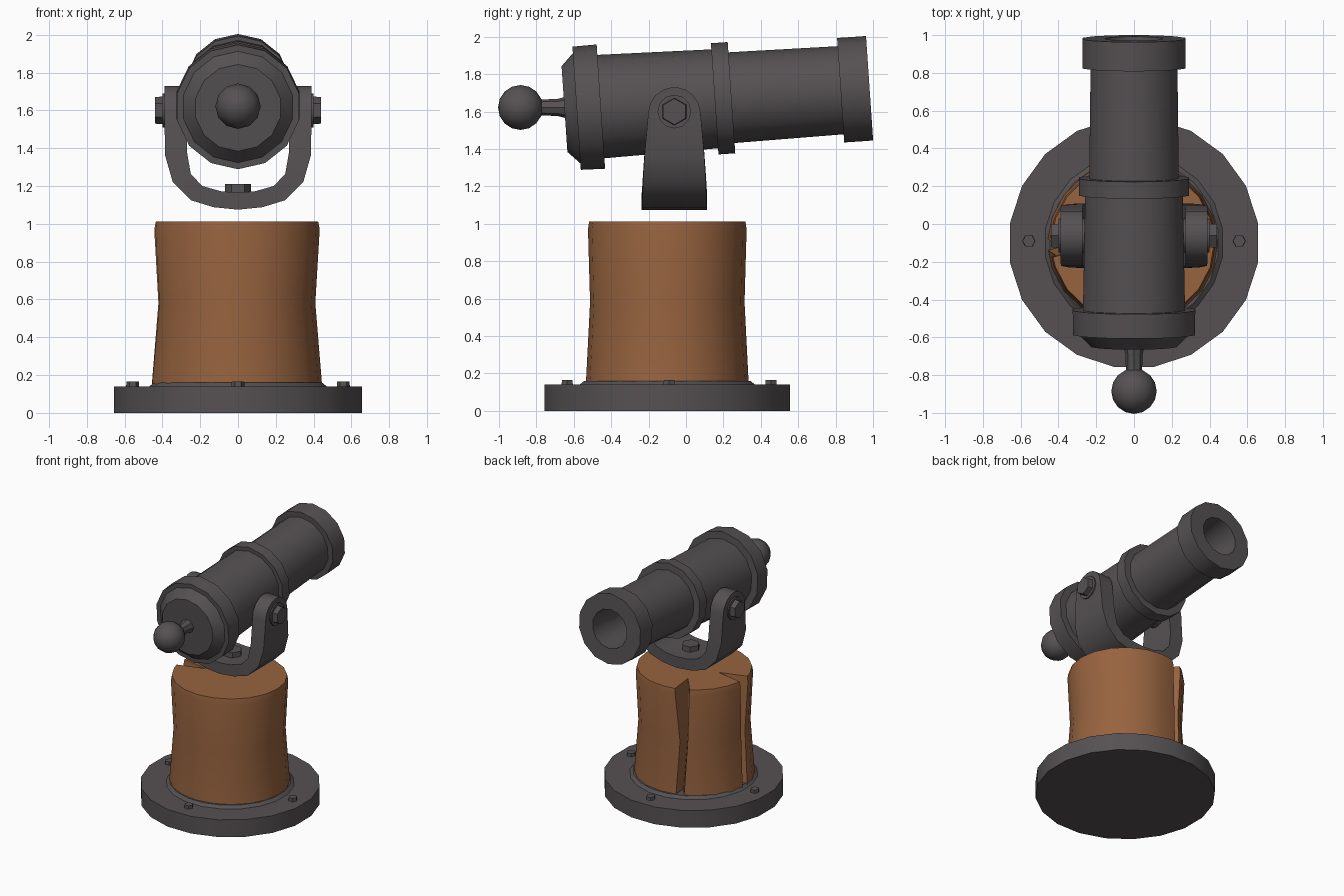
import bpy, bmesh, math
from mathutils import Matrix, Vector

if "Cube" in bpy.data.objects:
    bpy.data.objects.remove(bpy.data.objects["Cube"])


def material(name, rgb):
    m = bpy.data.materials.new(name)
    m.diffuse_color = (*rgb, 1)
    m.use_nodes = True
    m.node_tree.nodes["Principled BSDF"].inputs["Base Color"].default_value = m.diffuse_color
    return m


IRON = material("dark iron", (0.092, 0.083, 0.087))
WOOD = material("brown wood", (0.31, 0.125, 0.05))


def finish(bm, name, mat, angle=35):
    bmesh.ops.recalc_face_normals(bm, faces=bm.faces)
    me = bpy.data.meshes.new(name)
    bm.to_mesh(me)
    bm.free()
    ob = bpy.data.objects.new(name, me)
    bpy.context.collection.objects.link(ob)
    me.materials.append(mat)
    bpy.ops.object.select_all(action='DESELECT')
    ob.select_set(True)
    bpy.context.view_layer.objects.active = ob
    if angle:
        bpy.ops.object.shade_smooth_by_angle(angle=math.radians(angle))
    return ob


def loft(bm, rings, caps=True):
    """Bridge equal-length closed rings of points."""
    vs = [[bm.verts.new(p) for p in r] for r in rings]
    n = len(vs[0])
    for a, b in zip(vs, vs[1:]):
        for i in range(n):
            j = (i + 1) % n
            bm.faces.new((a[i], a[j], b[j], b[i]))
    if caps:
        bm.faces.new(vs[0])
        bm.faces.new(vs[-1])


def lathe(name, profile, n, origin, axis, mat, angle=35, phase=0.0):
    """Turn (distance along axis, radius) pairs around an axis."""
    M = Matrix.Translation(origin) @ Vector((0, 0, 1)).rotation_difference(Vector(axis)).to_matrix().to_4x4()
    bm = bmesh.new()
    loft(bm, [[M @ Vector((r * math.cos(phase + 2 * math.pi * i / n),
                           r * math.sin(phase + 2 * math.pi * i / n), s))
               for i in range(n)] for s, r in profile])
    return finish(bm, name, mat, angle)


CY = -0.10  # centre of pedestal

# Base plate with thin collar around the stump
lathe("base_plate", [(0, .665), (.14, .665), (.14, .475), (.16, .45)], 20,
      (0, CY, 0), (0, 0, 1), IRON, phase=math.pi / 20)

# Base bolts
for i in range(4):
    a = i * math.pi / 2
    lathe("base_bolt", [(0, .035), (.035, .033)], 6,
          (.557 * math.cos(a), CY + .01 + .545 * math.sin(a), .13), (0, 0, 1), IRON, 0)

# Wooden stump, waisted, with two split notches at the back and left
CRACKS = [(112, .20), (183, .22)]  # angle in degrees, depth


def stump_ring(z, rx, ry, half, depth_scale, shift):
    pts = []
    for k in range(20):
        a = k * 18
        if all(abs(a - c) > 9 for c, d in CRACKS):
            pts.append((a, 1))
    for c, d in CRACKS:
        c += shift
        pts += [(c - half, 1), (c, 1 - d * depth_scale / .43), (c + half, 1)]
    return [(-.006 + rx * f * math.cos(math.radians(a)),
             CY + ry * f * math.sin(math.radians(a)), z) for a, f in sorted(pts)]


bm = bmesh.new()
loft(bm, [stump_ring(.13, .452, .436, 4, .5, -2),
          stump_ring(.58, .415, .413, 4, .8, 2),
          stump_ring(.97, .438, .424, 7, 1, 0),
          stump_ring(1.012, .43, .418, 7.5, 1, 0)])
finish(bm, "wooden_stump", WOOD, 40)

# Yoke: stations are (outer x, outer z, inner x, inner z, half width in y)
YC = -.062
arm = [(.13, 1.088, .09, 1.172, .174), (.25, 1.125, .19, 1.20, .172),
       (.345, 1.22, .25, 1.265, .168), (.385, 1.36, .27, 1.38, .16)]
for deg in (0, 22, 45, 65, 82):
    t = math.radians(deg)
    z = 1.59 + .14 * math.sin(t)
    arm.append((.39, z, .272, z, .14 * math.cos(t)))
stations = [(-a, b, -c, d, h) for a, b, c, d, h in reversed(arm)]
stations += [(0, 1.075, 0, 1.165, .175)] + arm
bm = bmesh.new()
loft(bm, [[(ox, YC - h, oz), (ox, YC + h, oz), (ix, YC + h, iz), (ix, YC - h, iz)]
          for ox, oz, ix, iz, h in stations])
finish(bm, "yoke", IRON, 35)

# Yoke bolt, trunnion pin and its hex heads
lathe("yoke_bolt", [(0, .07), (.06, .068)], 6, (0, YC, 1.15), (0, 0, 1), IRON, 0)
lathe("trunnion_pin", [(-.4, .09), (.4, .09)], 12, (0, YC, 1.60), (1, 0, 0), IRON)
for s in (-1, 1):
    lathe("trunnion_bolt", [(0, .075), (.06, .07)], 6,
          (s * .38, YC, 1.60), (s, 0, 0), IRON, 0)

# Barrel with rings and hollow bore, tilted slightly upward
TILT = math.radians(3.9)
lathe("barrel", [(-.125, .23), (-.06, .295), (-.06, .33), (.07, .333), (.07, .277),
                 (.68, .265), (.68, .298), (.77, .298), (.77, .243), (1.355, .236),
                 (1.355, .28), (1.51, .28), (1.51, .155), (1.0, .13)], 14,
      (0, -.525, 1.622), (0, math.cos(TILT), math.sin(TILT)), IRON, phase=math.pi / 2)

# Rear knob: neck and ball
lathe("knob_neck", [(0, .042), (.13, .045), (.19, .06)], 8,
      (0, -.82, 1.622), (0, 1, 0), IRON)
bm = bmesh.new()
bmesh.ops.create_uvsphere(bm, u_segments=12, v_segments=8, radius=.12,
                          matrix=Matrix.Translation((0, -.885, 1.622)) @ Matrix.Rotation(math.pi / 2, 4, 'X'))
finish(bm, "knob_ball", IRON, 50)
